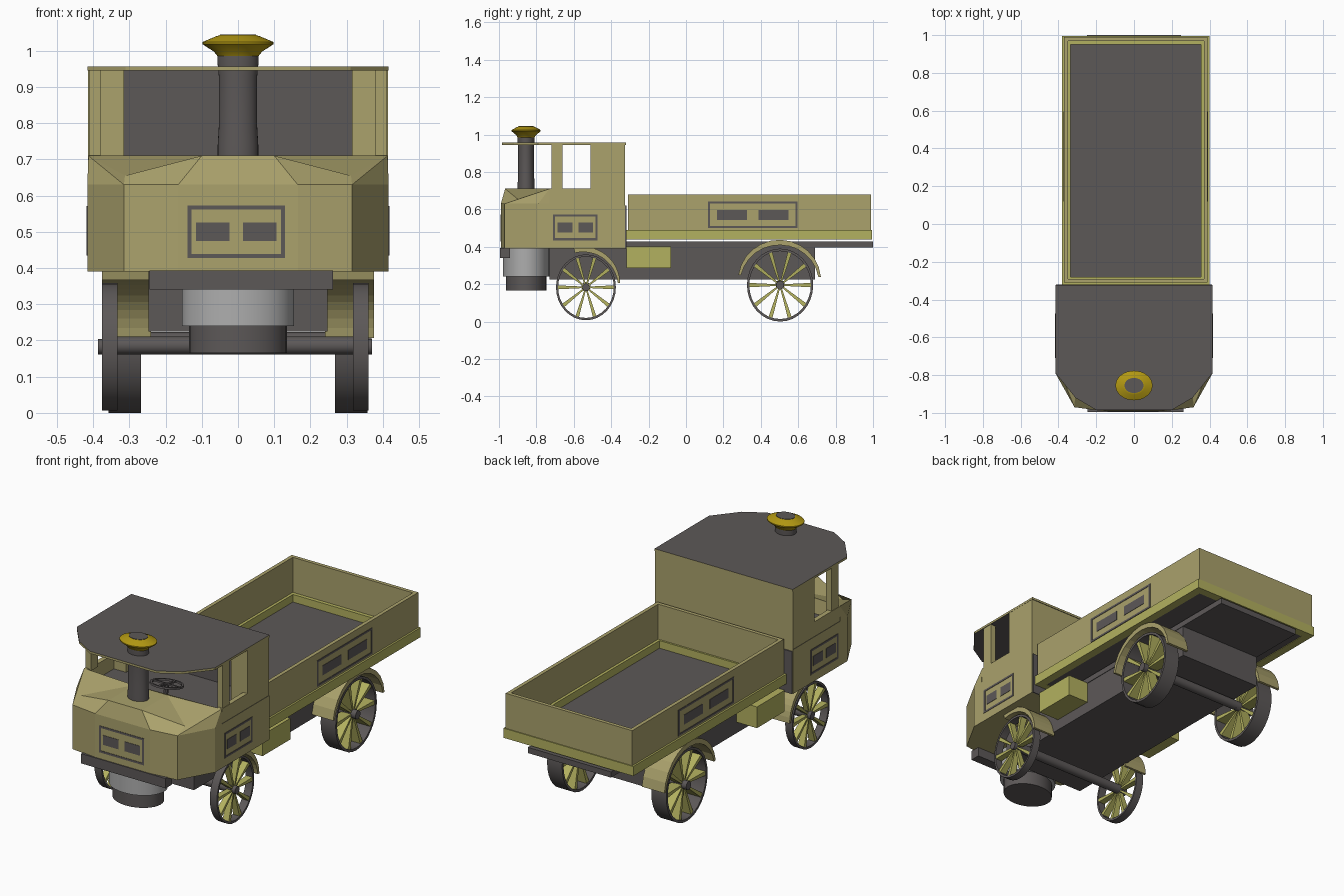
import bpy, bmesh, math
from mathutils import Matrix, Vector

cube = bpy.data.objects.get("Cube")
if cube:
    bpy.data.objects.remove(cube)


def material(name, r, g, b):
    m = bpy.data.materials.new(name)
    m.use_nodes = True
    m.diffuse_color = (r, g, b, 1)
    bsdf = next(n for n in m.node_tree.nodes if n.type == 'BSDF_PRINCIPLED')
    bsdf.inputs["Base Color"].default_value = (r, g, b, 1)
    return m


KHAKI = material("khaki paint", .405, .36, .15)
OLIVE = material("yellow olive paint", .45, .44, .115)
DARK = material("dark iron", .108, .098, .097)
STEEL = material("light steel", .42, .42, .42)
BRASS = material("brass", .44, .31, .006)


def finish(name, bm, *mats, smooth=False):
    bmesh.ops.recalc_face_normals(bm, faces=bm.faces)
    mesh = bpy.data.meshes.new(name)
    bm.to_mesh(mesh)
    bm.free()
    ob = bpy.data.objects.new(name, mesh)
    bpy.context.collection.objects.link(ob)
    for m in mats:
        mesh.materials.append(m)
    if smooth:
        bpy.ops.object.select_all(action='DESELECT')
        ob.select_set(True)
        bpy.context.view_layer.objects.active = ob
        bpy.ops.object.shade_smooth_by_angle(angle=math.radians(35))
    return ob


def add_box(bm, x, y, z):
    """Adds a box given a (low, high) pair on each axis."""
    spans = (x, y, z)
    mid = [(a + b) / 2 for a, b in spans]
    size = [abs(b - a) for a, b in spans]
    bmesh.ops.create_cube(bm, size=1, matrix=Matrix.Translation(mid) @ Matrix.Diagonal((*size, 1)))


def box(name, x, y, z, mat):
    bm = bmesh.new()
    add_box(bm, x, y, z)
    return finish(name, bm, mat)


def prism(name, pts, axis, low, high, *mats):
    """Extrudes an outline along x or z."""
    bm = bmesh.new()
    place = (lambda p, h: (h, *p)) if axis == 'x' else (lambda p, h: (*p, h))
    face = bm.faces.new([bm.verts.new(place(p, low)) for p in pts])
    new = bmesh.ops.extrude_face_region(bm, geom=[face])["geom"]
    shift = Vector(place((0, 0), high - low))
    bmesh.ops.translate(bm, verts=[v for v in new if isinstance(v, bmesh.types.BMVert)], vec=shift)
    return finish(name, bm, *mats)


def lathe(name, profile, matrix, mat, closed=False, steps=32):
    """Turns a (radius, height) profile about z, then places it."""
    bm = bmesh.new()
    rings = []
    for r, h in profile:
        rings.append([bm.verts.new((r * math.cos(a), r * math.sin(a), h))
                      for a in (math.tau * i / steps for i in range(steps))])
    pairs = list(zip(rings, rings[1:]))
    if closed:
        pairs.append((rings[-1], rings[0]))
    for lo, hi in pairs:
        for i in range(steps):
            j = (i + 1) % steps
            bm.faces.new((lo[i], lo[j], hi[j], hi[i]))
    if not closed:
        bm.faces.new(rings[0])
        bm.faces.new(rings[-1])
    bmesh.ops.transform(bm, matrix=matrix, verts=bm.verts)
    return finish(name, bm, mat, smooth=True)


def span(s, low, high):
    return (s * low, s * high)


def mirrored(half):
    return half + [(-x, y) for x, y in reversed(half)]


SIDES = ((1, "left"), (-1, "right"))

# Cab: lower body with a dark floor on top
plan = mirrored([(.416, -.325), (.416, -.79), (.315, -.97), (.165, -.99)])
body = prism("cab_body", plan, 'z', .39, .63, KHAKI, DARK)
for f in body.data.polygons:
    f.material_index = int(f.normal.z > .5)

# Faceted hood, dipping on both sides of its flat middle
bm = bmesh.new()
hood = dict(A=(.416, -.79, .63), B=(.315, -.97, .63), C=(.165, -.99, .63), D=(.1, -.967, .71),
            E=(.1, -.75, .71), F=(.413, -.73, .71), G=(.312, -.9, .655), H=(.416, -.73, .63))
ends = [{k: bm.verts.new((s * x, y, z)) for k, (x, y, z) in hood.items()} for s, _ in SIDES]
for v in ends:
    for face in ("CBGD", "BAF", "BFG", "DGE", "GFE", "AHF"):
        bm.faces.new([v[k] for k in face])
for face in ("CD", "DE", "EFH"):
    bm.faces.new([ends[0][k] for k in face] + [ends[1][k] for k in reversed(face)])
finish("hood", bm, KHAKI)

# Cab upper part
box("cab_back", (-.413, .413), (-.34, -.325), (.625, .945), KHAKI)
box("cab_back_lining", (-.385, .385), (-.346, -.34), (.63, .945), DARK)
box("cab_back_lower_panel", (-.412, .412), (-.326, -.319), (.39, .62), DARK)
for s, side in SIDES:
    box(f"{side}_sill", span(s, .388, .414), (-.73, -.33), (.62, .71), KHAKI)
    box(f"{side}_rear_quarter", span(s, .315, .414), (-.51, -.325), (.63, .945), KHAKI)
    box(f"{side}_pillar", span(s, .38, .412), (-.72, -.66), (.7, .945), KHAKI)
roof_plan = mirrored([(.415, -.322), (.415, -.79), (.31, -.92), (.2, -.985)])
roof = prism("roof", roof_plan, 'z', .945, .957, KHAKI, DARK)
for f in roof.data.polygons:
    f.material_index = int(abs(f.normal.z) > .5)

# Steering wheel, leaning towards the driver
tilt = Matrix.Translation((0, -.61, .69)) @ Matrix.Rotation(-.2, 4, 'X')
lathe("steering_wheel", [(.085, -.005), (.085, .005), (.073, .005), (.073, -.005)], tilt, DARK, True)
lathe("steering_column", [(.012, -.07), (.012, .005)], tilt, DARK, steps=10)
bm = bmesh.new()
add_box(bm, (-.075, .075), (-.006, .006), (-.004, .004))
add_box(bm, (-.006, .006), (-.075, .075), (-.004, .004))
bmesh.ops.transform(bm, matrix=tilt, verts=bm.verts)
finish("steering_spokes", bm, DARK)

# Chimney and boiler, slightly flattened front to back
oval = Matrix.Translation((0, -.855, 0)) @ Matrix.Diagonal((1, .8, 1, 1))
lathe("chimney", [(.056, .69), (.056, .74), (.053, .79), (.053, .93), (.057, .97), (.057, .99)], oval, DARK)
lathe("chimney_cap", [(.056, .984), (.066, .997), (.098, 1.018), (.098, 1.024), (.06, 1.04), (.05, 1.043)],
      oval, BRASS)
lathe("chimney_mouth", [(.05, 1.03), (.05, 1.045)], oval, DARK)
lathe("boiler", [(.155, .24), (.155, .39)], oval, STEEL)
lathe("ash_pan", [(.135, .165), (.135, .24)], oval, DARK)

# Chassis
box("front_beam", (-.245, .262), (-.995, -.94), (.34, .393), DARK)
box("chassis", (-.247, .247), (-.73, .69), (.225, .4), DARK)
box("chassis_top", (-.25, .25), (-.33, 1), (.397, .428), DARK)
for s, side in SIDES:
    box(f"{side}_locker", span(s, .24, .37), (-.318, -.08), (.285, .4), OLIVE)


# Load bed, sitting a little off centre, with its floor sunk into the base
def frame(name, x, y, z, t, mat):
    bm = bmesh.new()
    for lo, hi in ((x[0], x[0] + t), (x[1] - t, x[1])):
        add_box(bm, (lo, hi), y, z)
    for lo, hi in ((y[0], y[0] + t), (y[1] - t, y[1])):
        add_box(bm, (x[0] + t, x[1] - t), (lo, hi), z)
    finish(name, bm, mat)


frame("bed_base", (-.38, .4), (-.325, .995), (.438, .49), .045, OLIVE)
frame("bed_walls", (-.37, .39), (-.31, .99), (.488, .68), .02, KHAKI)
box("bed_floor", (-.34, .36), (-.285, .955), (.441, .449), DARK)


# Painted panels: a thin border and two blocks
def panel(name, centre, width, height, block, gap, matrix):
    """Builds in the x-z plane facing -y, then places it."""
    bm = bmesh.new()
    depth, t, w, h = (-.002, .002), .011, width / 2, height / 2
    for s in (-1, 1):
        add_box(bm, span(s, w - t, w), depth, (-h, h))
        add_box(bm, (-w + t, w - t), depth, span(s, h - t, h))
        add_box(bm, span(s, gap, gap + block), depth, (-.026, .026))
    bmesh.ops.transform(bm, matrix=Matrix.Translation(centre) @ matrix, verts=bm.verts)
    finish(name, bm, DARK)


panel("front_panel", (-.005, -.99, .5), .27, .145, .092, .019, Matrix())
turn = Matrix.Rotation(math.pi / 2, 4, 'Z')
for s, side in SIDES:
    panel(f"{side}_cab_panel", (s * .416, -.592, .503), .237, .137, .08, .016, turn)
    panel(f"{side}_bed_panel", (.01 + s * .38, .357, .57), .477, .142, .16, .03, turn)


# Wheels, axles and mudguards
def wheel(name, x, y, z, ry, rz, half):
    place = (Matrix.Translation((x, y, z)) @ Matrix.Diagonal((1, ry, rz, 1))
             @ Matrix.Rotation(math.pi / 2, 4, 'Y'))
    lathe(name + "_rim", [(1, -half), (1, half), (.93, half), (.93, -half)], place, DARK, True)
    lathe(name + "_hub", [(.12, -half - .01), (.12, half + .01)], place, DARK, steps=16)
    bm = bmesh.new()
    for i in range(10):
        bar = bmesh.ops.create_cube(bm, size=1)["verts"]
        for v in bar:
            far = v.co.x > 0
            v.co = Vector((.95 if far else .08, v.co.y * (.12 if far else .045),
                           v.co.z * half * (1.8 if far else 1.2)))
        bmesh.ops.rotate(bm, verts=bar, matrix=Matrix.Rotation(math.tau * (i + .5) / 10, 3, 'Z'))
    bmesh.ops.transform(bm, matrix=place, verts=bm.verts)
    finish(name + "_spokes", bm, OLIVE)


def mudguard(name, s, y, z, ry, rz, start, end):
    """An arched guard, thickest at its crown."""
    outer, inner = [], []
    for i in range(13):
        a = math.radians(start + (end - start) * i / 12)
        t = .012 + .016 * max(0, math.sin(a))
        outer.append((y + ry * math.cos(a), z + rz * math.sin(a)))
        inner.append((y + (ry - t) * math.cos(a), z + (rz - t) * math.sin(a)))
    prism(name, outer + inner[::-1], 'x', s * .24, s * .375, KHAKI)


for end, shift, y, z, ry, rz, inner, outer in (("front", -.008, -.535, .183, .16, .176, .325, .368),
                                               ("rear", 0, .503, .195, .177, .195, .268, .358)):
    axle = Matrix.Translation((shift, y, z + .003)) @ Matrix.Rotation(math.pi / 2, 4, 'Y')
    lathe(f"{end}_axle", [(.025, -inner - .03), (.025, inner + .03)], axle, DARK, steps=16)
    for s, side in SIDES:
        wheel(f"{side}_{end}_wheel", shift + s * (inner + outer) / 2, y, z, ry, rz, (outer - inner) / 2)
for s, side in SIDES:
    mudguard(f"{side}_front_mudguard", s, -.55, .2, .198, .2, 2, 105)
    mudguard(f"{side}_rear_mudguard", s, .5, .22, .222, .217, 5, 172)
